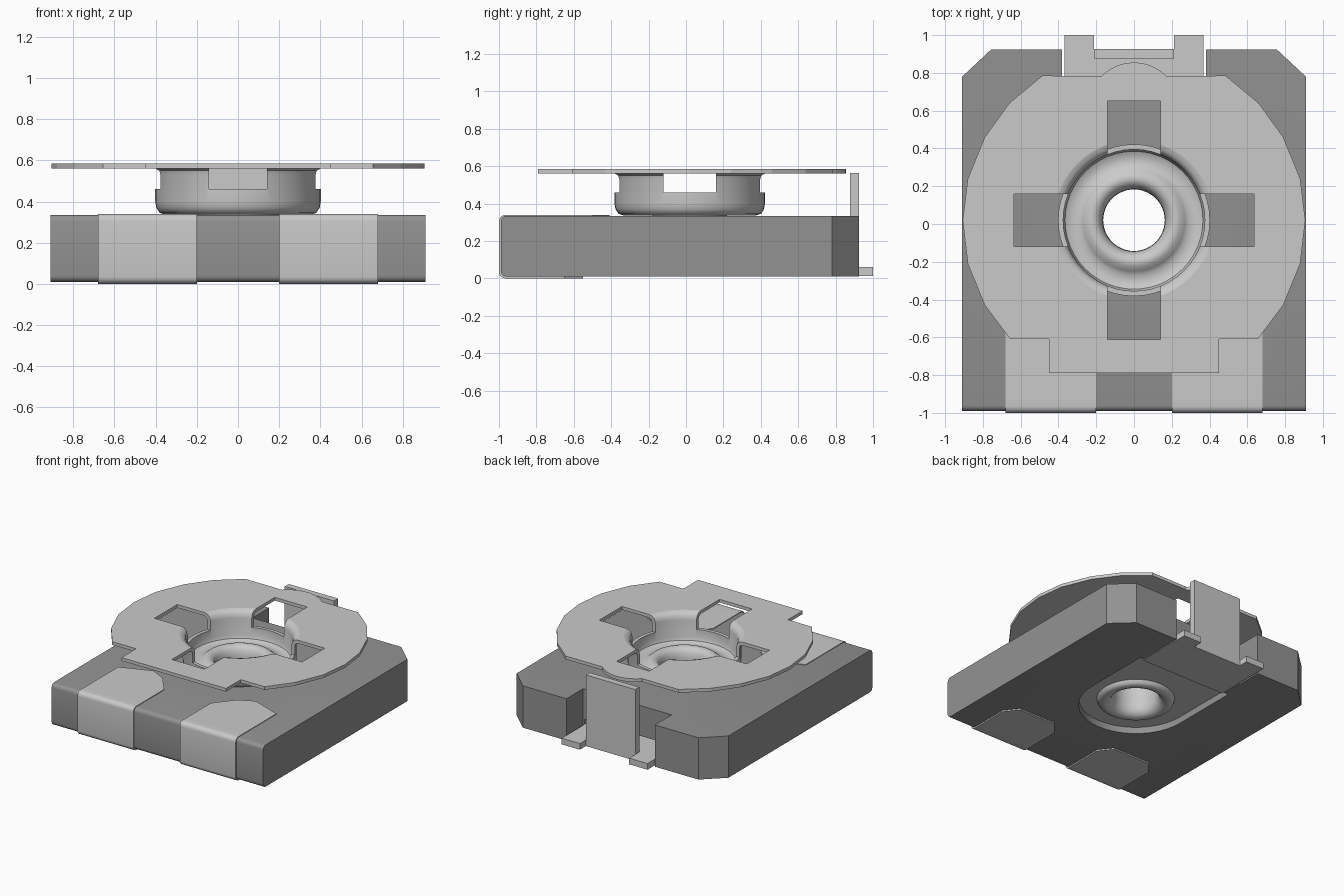
import bpy, bmesh, math

if "Cube" in bpy.data.objects:
    bpy.data.objects.remove(bpy.data.objects["Cube"])

CY = 0.02  # y of the rotor axis


def material(name, v):
    m = bpy.data.materials.new(name)
    m.diffuse_color = (v, v, v, 1)
    m.use_nodes = True
    m.node_tree.nodes["Principled BSDF"].inputs["Base Color"].default_value = m.diffuse_color
    return m


PLASTIC = material("grey_plastic", 0.29)
METAL = material("light_metal", 0.59)


def finish(name, bm, mat):
    bmesh.ops.recalc_face_normals(bm, faces=bm.faces)
    me = bpy.data.meshes.new(name)
    bm.to_mesh(me)
    bm.free()
    me.materials.append(mat)
    ob = bpy.data.objects.new(name, me)
    bpy.context.collection.objects.link(ob)
    return ob


def prism(name, pts, lo, hi, mat, axis="z"):
    """Extrude a 2D outline along z (xy outline) or along x (yz outline)."""
    bm = bmesh.new()
    place = (lambda a, b: (a, b, lo)) if axis == "z" else (lambda a, b: (lo, a, b))
    face = bm.faces.new([bm.verts.new(place(a, b)) for a, b in pts])
    ext = bmesh.ops.extrude_face_region(bm, geom=[face])
    vec = (0, 0, hi - lo) if axis == "z" else (hi - lo, 0, 0)
    bmesh.ops.translate(bm, vec=vec, verts=[v for v in ext["geom"] if isinstance(v, bmesh.types.BMVert)])
    return finish(name, bm, mat)


def rect(x0, x1, y0, y1):
    return [(x0, y0), (x1, y0), (x1, y1), (x0, y1)]


def arc(cx, cy, r, a0, a1, n):
    return [(cx + r * math.cos(math.radians(a0 + (a1 - a0) * i / n)),
             cy + r * math.sin(math.radians(a0 + (a1 - a0) * i / n))) for i in range(n + 1)]


def circle(r, n=48):
    return arc(0, CY, r, 0, 360, n)[:-1]


def mirrored(right):
    """Close an outline given by its right half, listed from front to back."""
    return right + [(-x, y) for x, y in reversed(right) if abs(x) > 1e-5]


def lathe(name, profile, mat, n=48):
    bm = bmesh.new()
    rings = [[bm.verts.new((r * math.cos(2 * math.pi * i / n), CY + r * math.sin(2 * math.pi * i / n), z))
              for i in range(n)] for r, z in profile]
    for k in range(len(rings)):
        a, b = rings[k], rings[(k + 1) % len(rings)]
        for i in range(n):
            j = (i + 1) % n
            bm.faces.new((a[i], a[j], b[j], b[i]))
    return finish(name, bm, mat)


def activate(ob):
    bpy.ops.object.select_all(action="DESELECT")
    ob.select_set(True)
    bpy.context.view_layer.objects.active = ob


def cut(ob, *cutters):
    activate(ob)
    for c in cutters:
        mod = ob.modifiers.new("cut", "BOOLEAN")
        mod.operation = "DIFFERENCE"
        mod.solver = "EXACT"
        mod.object = c
        bpy.ops.object.modifier_apply(modifier=mod.name)


def smooth(ob, angle=35):
    activate(ob)
    bpy.ops.object.shade_smooth_by_angle(angle=math.radians(angle))


# Housing with chamfered back corners and a back notch
body = prism("housing", mirrored([(0.91, -0.99), (0.91, 0.78), (0.755, 0.925), (0.38, 0.925), (0.38, 0.72)]),
             0.01, 0.335, PLASTIC)
bm = bmesh.new()
bm.from_mesh(body.data)
front = [e for e in bm.edges if all(v.co.y < -0.98 for v in e.verts)
         and abs(e.verts[0].co.z - e.verts[1].co.z) < 1e-4]
bmesh.ops.bevel(bm, geom=front, offset=0.03, segments=4, profile=0.5, affect="EDGES")
bm.to_mesh(body.data)
bm.free()

# Cutters: keyhole recess under the housing, axle hole, cross slot
recess = prism("recess_cutter", arc(0, CY, 0.41, -180, 0, 20) + [(0.41, 0.56), (0.37, 0.56), (0.37, 1.1),
               (-0.37, 1.1), (-0.37, 0.56), (-0.41, 0.56)], -0.1, 0.1, PLASTIC)
axle = prism("axle_cutter", circle(0.2), -0.2, 0.9, PLASTIC)
opening = prism("opening_cutter", circle(0.425), 0.5, 0.7, METAL)
slot_y = prism("slot_cutter_long", rect(-0.14, 0.14, CY - 0.632, CY + 0.632), 0.46, 0.7, METAL)
slot_x = prism("slot_cutter_cross", rect(-0.635, 0.635, CY - 0.14, CY + 0.14), 0.46, 0.7, METAL)
cut(body, recess, axle)
smooth(body, 30)

# Metal strip in the recess, with the foot plate at the back
strip = prism("contact_strip", arc(0, CY, 0.408, -180, 0, 20) + [(0.408, 0.558), (-0.408, 0.558)],
              0.06, 0.099, METAL)
cut(strip, axle)
prism("foot_plate", mirrored([(0.369, 0.54), (0.369, 1.0), (0.212, 1.0), (0.212, 0.925)]), 0.012, 0.06, METAL)
prism("back_tab", rect(-0.212, 0.212, 0.877, 0.926), 0.012, 0.565, METAL)

# Wrapped front terminals
for s, side in ((1, "right"), (-1, "left")):
    wrap = ([(-0.92, 0.0)] + arc(-0.965, 0.035, 0.035, 270, 180, 5)
            + arc(-0.965, 0.305, 0.035, 180, 90, 5) + [(-0.92, 0.34)])
    ob = prism(side + "_terminal_front", wrap, s * 0.2, s * 0.68, METAL, "x")
    smooth(ob, 30)
    top = [(0.2, -0.92), (0.68, -0.92), (0.68, -0.5), (0.44, -0.41), (0.32, -0.47), (0.2, -0.62)]
    pad = [(0.2, -0.92), (0.68, -0.92), (0.68, -0.65), (0.6, -0.55), (0.28, -0.55), (0.2, -0.65)]
    prism(side + "_terminal_top", [(s * x, y) for x, y in top], 0.33, 0.34, METAL)
    prism(side + "_terminal_pad", [(s * x, y) for x, y in pad], 0.0, 0.015, METAL)

# Rotor disk with a front tab and a small back bump
half = [(0.45, -0.79), (0.45, -0.61), (0.655, -0.61), (0.79, -0.43), (0.88, -0.21), (0.907, CY),
        (0.88, 0.24), (0.79, 0.46), (0.66, 0.64), (0.485, 0.785)]
disk = prism("rotor_disk", mirrored(half + arc(0, 0.613, 0.242, 45, 90, 6)), 0.56, 0.585, METAL)
cut(disk, opening, slot_y, slot_x)

# Rotor cup with its rolled eyelet running through the housing
cup = lathe("rotor_cup", [
    (0.425, 0.585), (0.40, 0.578), (0.383, 0.56), (0.375, 0.53), (0.375, 0.40), (0.365, 0.375), (0.34, 0.362),
    (0.29, 0.362), (0.27, 0.378), (0.245, 0.398), (0.22, 0.404), (0.195, 0.395), (0.175, 0.372), (0.165, 0.33),
    (0.163, 0.10), (0.172, 0.065), (0.19, 0.04), (0.22, 0.025), (0.25, 0.027), (0.27, 0.038), (0.28, 0.062),
    (0.199, 0.062), (0.199, 0.336), (0.35, 0.336), (0.38, 0.345), (0.397, 0.37), (0.402, 0.40),
    (0.402, 0.53), (0.408, 0.55), (0.425, 0.56)], METAL)
cut(cup, slot_y, slot_x)
smooth(cup, 40)

for c in (recess, axle, opening, slot_y, slot_x):
    bpy.data.objects.remove(c, do_unlink=True)
